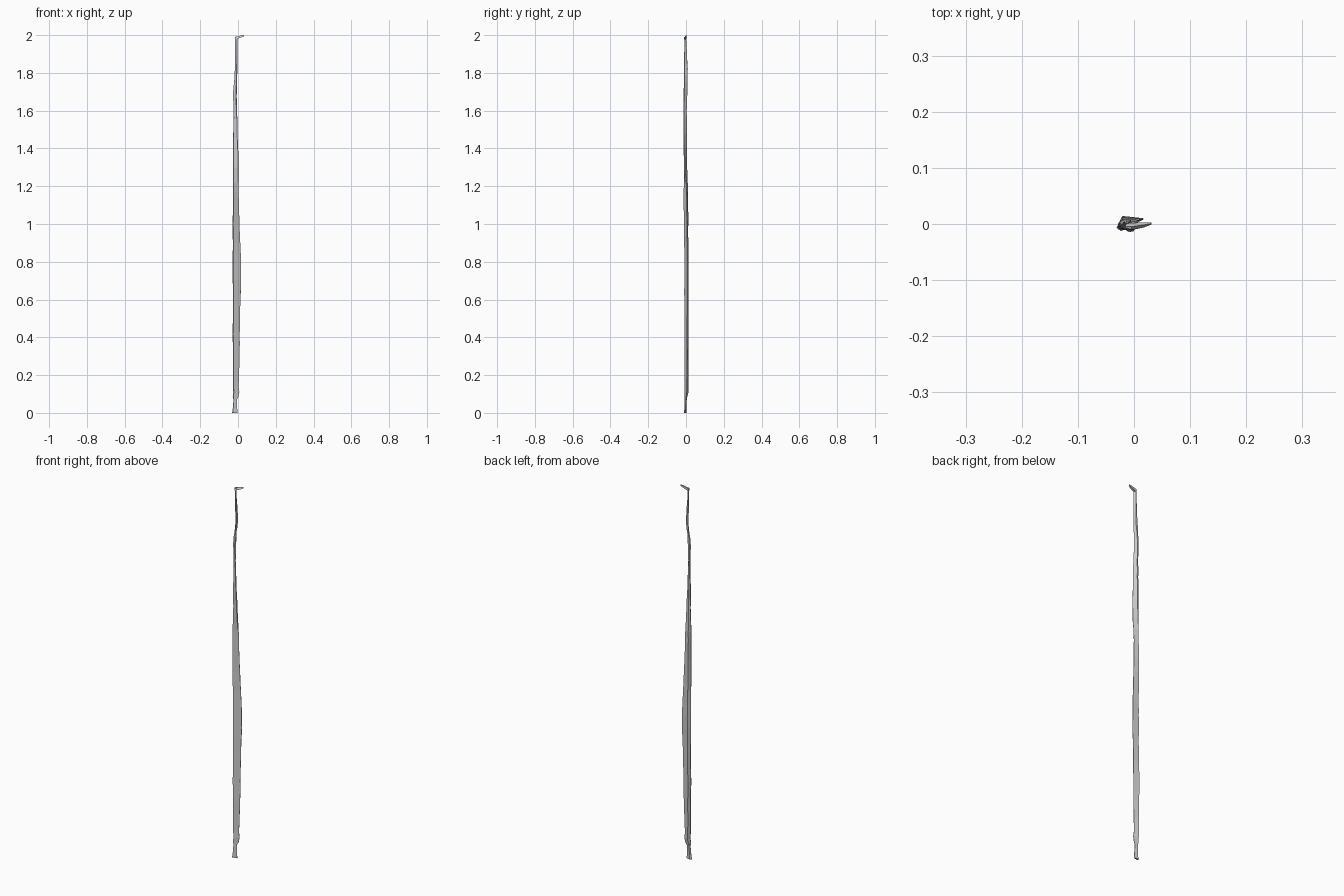
import bpy, bmesh, random
from math import radians, sin, cos

random.seed(4)


def loft(name, rings):
    """Skin a list of equal-length point rings and cap both ends."""
    bm = bmesh.new()
    loops = [[bm.verts.new(p) for p in r] for r in rings]
    n = len(loops[0])
    for a, b in zip(loops, loops[1:]):
        for i in range(n):
            j = (i + 1) % n
            bm.faces.new((a[i], a[j], b[j], b[i]))
    bm.faces.new(loops[0][::-1])
    bm.faces.new(loops[-1])
    bmesh.ops.recalc_face_normals(bm, faces=bm.faces)
    mesh = bpy.data.meshes.new(name)
    bm.to_mesh(mesh)
    bm.free()
    ob = bpy.data.objects.new(name, mesh)
    bpy.context.collection.objects.link(ob)
    return ob


def section(z, xl, xr, yf, yb, ye):
    """Wedge section: broad front face, back ridge near the left, thin right edge."""
    w, d = xr - xl, yb - yf
    return [(xl, yf + 0.35 * d, z), (xl + 0.1 * w, yf, z), (xr, ye - 0.001, z),
            (xr, ye + 0.001, z), (xl + 0.22 * w, yb, z)]


def twisted(z, cx, cy, l, t, deg):
    """Flat section with half length l and half thickness t, turned by deg."""
    c, s = cos(radians(deg)), sin(radians(deg))
    pts = [(-l, 0), (-0.6 * l, -t), (l, -0.4 * t), (l, 0.4 * t), (-0.6 * l, t)]
    return [(cx + u * c - v * s, cy + u * s + v * c, z) for u, v in pts]


def roughen(rings, amount):
    """Insert uneven rings between the given ones for a hand-cut outline."""
    out = [rings[0]]
    for a, b in zip(rings, rings[1:]):
        if b[0][2] - a[0][2] > 0.05:
            k = random.uniform(0.4, 0.6)
            out.append([tuple(p + (q - p) * k + (random.uniform(-1, 1) * amount if i < 2
                              else random.uniform(-1, 1) * 0.01)
                              for i, (p, q) in enumerate(zip(u, v)))
                        for u, v in zip(a, b)])
        out.append(b)
    return out


# Lower shaft: height, left x, right x, front y, back y, edge y
lower = [
    (0.00, -0.031, -0.002, -0.010, 0.003, -0.003),
    (0.02, -0.028, -0.004, -0.009, 0.002, -0.003),
    (0.07, -0.024, -0.006, -0.007, 0.004, -0.001),
    (0.085, -0.028, 0.002, -0.008, 0.007, 0.002),
    (0.11, -0.025, 0.007, -0.007, 0.013, 0.003),
    (0.14, -0.026, 0.003, -0.008, 0.014, 0.004),
    (0.30, -0.027, 0.008, -0.009, 0.014, 0.006),
    (0.42, -0.029, 0.009, -0.009, 0.014, 0.007),
    (0.58, -0.027, 0.012, -0.009, 0.013, 0.008),
    (0.70, -0.028, 0.017, -0.009, 0.014, 0.009),
    (0.80, -0.028, 0.016, -0.009, 0.013, 0.009),
    (0.90, -0.027, 0.012, -0.010, 0.013, 0.008),
    (1.00, -0.029, 0.008, -0.011, 0.012, 0.006),
    (1.17, -0.027, 0.003, -0.013, 0.010, 0.003),
]
# Upper shaft: height, centre x, centre y, half length, half thickness, turn
upper = [
    (1.30, -0.013, -0.004, 0.015, 0.008, -15),
    (1.40, -0.013, -0.005, 0.014, 0.007, -25),
    (1.52, -0.014, -0.005, 0.012, 0.006, -38),
    (1.60, -0.015, -0.005, 0.011, 0.005, -45),
    (1.68, -0.017, -0.003, 0.011, 0.007, -42),
    (1.75, -0.013, -0.001, 0.010, 0.005, -50),
    (1.82, -0.009, 0.000, 0.010, 0.006, -70),
    (1.90, -0.009, -0.002, 0.008, 0.005, -50),
    (1.99, -0.010, -0.005, 0.006, 0.004, -30),
]
rings = [section(*s) for s in lower] + [twisted(*s) for s in upper]
loft("shaft", roughen(rings, 0.0012))

# Tip bent sideways, ridged on top: x, front y, back y, bottom z, top z
hook = [
    (-0.014, -0.010, 0.001, 1.976, 1.991),
    (0.000, -0.010, 0.002, 1.981, 1.994),
    (0.018, -0.006, 0.003, 1.988, 1.999),
    (0.031, -0.001, 0.003, 1.994, 2.000),
]
loft("bent_tip", [[(x, f, b), (x, k, b), (x, k, t), (x, (f + k) / 2, t)]
                  for x, f, k, b, t in hook])
